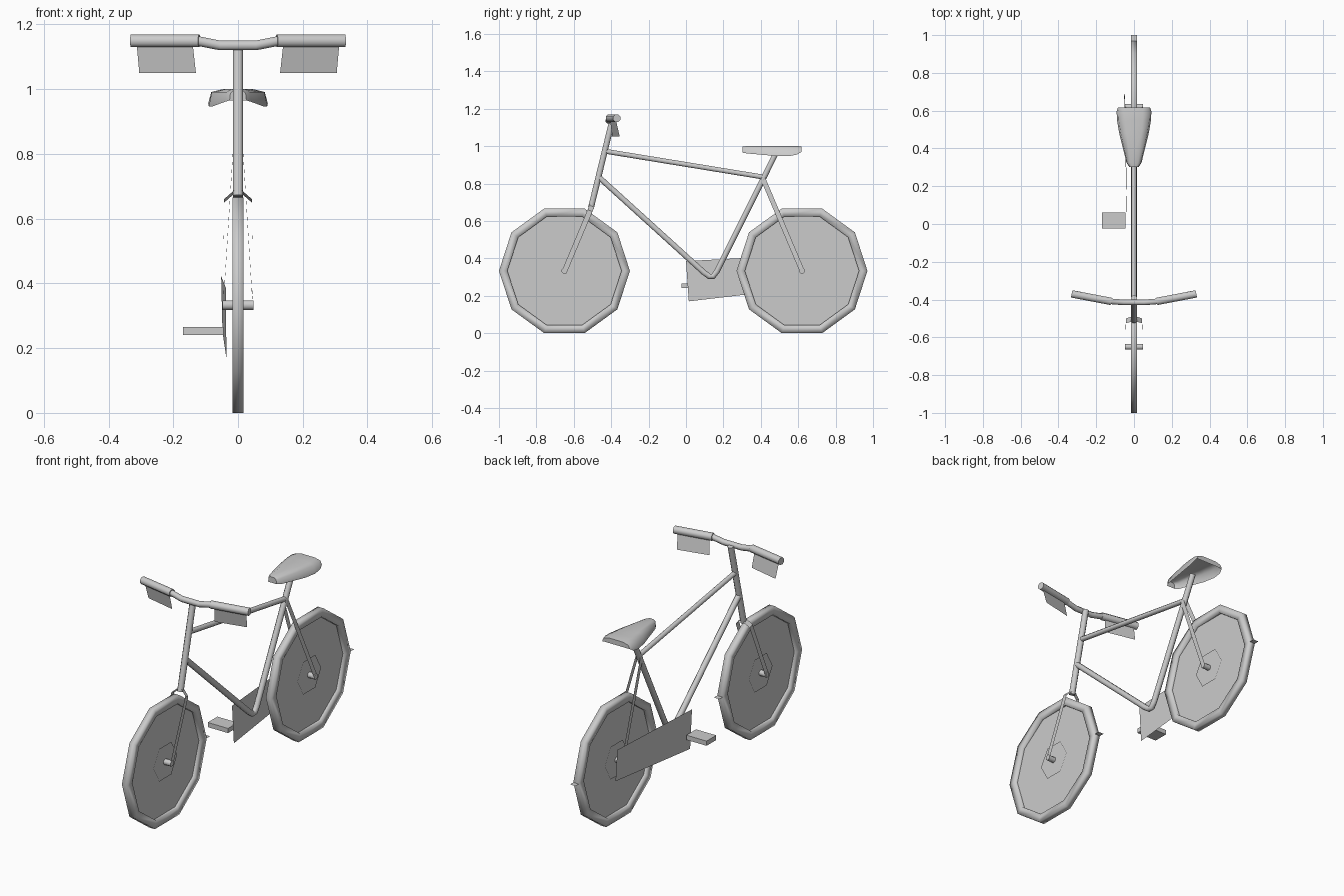
import bpy, math
from mathutils import Vector

if "Cube" in bpy.data.objects:
    bpy.data.objects.remove(bpy.data.objects["Cube"])


def make(name, verts, faces, smooth=True):
    me = bpy.data.meshes.new(name)
    me.from_pydata([tuple(v) for v in verts], [], faces)
    me.update()
    ob = bpy.data.objects.new(name, me)
    bpy.context.collection.objects.link(ob)
    for p in me.polygons:
        p.use_smooth = smooth and len(p.vertices) <= 4
    return ob


def tube(name, path, r, sides=8):
    """Round tube with capped ends swept along a list of points."""
    pts = [Vector(p) for p in path]
    verts, faces = [], []
    for i, p in enumerate(pts):
        d = (pts[min(i + 1, len(pts) - 1)] - pts[max(i - 1, 0)]).normalized()
        ref = Vector((1, 0, 0)) if abs(d.x) < 0.7 else Vector((0, 0, 1))
        u = ref.cross(d).normalized()
        w = d.cross(u)
        for k in range(sides):
            a = 2 * math.pi * (k + 0.5) / sides
            verts.append(p + r * (math.cos(a) * u + math.sin(a) * w))
    for i in range(len(pts) - 1):
        for k in range(sides):
            a, b = i * sides + k, i * sides + (k + 1) % sides
            faces.append((a, b, b + sides, a + sides))
    faces.append(tuple(reversed(range(sides))))
    faces.append(tuple(range(len(verts) - sides, len(verts))))
    return make(name, verts, faces)


def ribbon(name, path, half):
    """Flat strip lying along the side of the bike."""
    d = Vector(path[-1]) - Vector(path[0])
    side = Vector((0, -d.z, d.y)).normalized() * half
    verts = [Vector(p) + s * side for p in path for s in (-1, 1)]
    faces = [(2 * i, 2 * i + 1, 2 * i + 3, 2 * i + 2) for i in range(len(path) - 1)]
    return make(name, verts, faces, False)


def ring(r, n, x, y, z):
    return [(x, y + r * math.cos(2 * math.pi * k / n), z + r * math.sin(2 * math.pi * k / n))
            for k in range(n)]


# Wheels: ten-sided tyre, flat spoke disc, hexagonal hub discs, axle, rear tab
HUB_Z, N = 0.333, 10
for label, y in (("front", -0.65), ("rear", 0.62)):
    verts = []
    for r, x in ((0.35, -0.017), (0.35, 0.017), (0.305, 0.017), (0.305, -0.017)):
        verts += ring(r, N, x, y, HUB_Z)
    faces = [(j * N + k, j * N + (k + 1) % N, (j + 1) % 4 * N + (k + 1) % N, (j + 1) % 4 * N + k)
             for j in range(4) for k in range(N)]
    make(label + "_tyre", verts, faces)
    make(label + "_spoke_disc", ring(0.312, N, 0, y, HUB_Z), [tuple(range(N))], False)
    for s, side in ((-1, "left"), (1, "right")):
        make(f"{label}_hub_disc_{side}", ring(0.105, 6, s * 0.006, y, HUB_Z), [tuple(range(6))], False)
    tube(label + "_axle", [(-0.048, y, HUB_Z), (0.048, y, HUB_Z)], 0.016)
    make(label + "_tyre_tab", [(-0.017, y + 0.349, HUB_Z), (0.017, y + 0.349, HUB_Z),
                               (0.017, y + 0.38, HUB_Z), (-0.017, y + 0.38, HUB_Z)],
         [(0, 1, 2, 3)], False)

# Frame tubes
tube("steering_tube", [(0, -0.508, 0.67), (0, -0.395, 1.135)], 0.017)
tube("top_tube", [(0, -0.43, 0.972), (0, 0.41, 0.835)], 0.014)
tube("down_and_seat_tube", [(0, -0.467, 0.835), (0, 0.095, 0.325), (0, 0.125, 0.303),
                            (0, 0.145, 0.303), (0, 0.165, 0.33), (0, 0.41, 0.82),
                            (0, 0.482, 0.965)], 0.016)

# Flat fork blades and rear stays on both sides
for s, side in ((-1, "left"), (1, "right")):
    ribbon(f"fork_blade_{side}", [(s * 0.012, -0.503, 0.682), (s * 0.043, -0.513, 0.655),
                                  (s * 0.046, -0.652, 0.325)], 0.014)
    ribbon(f"rear_stay_{side}", [(s * 0.014, 0.41, 0.83), (s * 0.046, 0.624, 0.325)], 0.013)

    # Grips and flat brake levers
    tube(f"grip_{side}", [(s * 0.12, -0.41, 1.149), (s * 0.33, -0.37, 1.149)], 0.021)
    make(f"brake_lever_{side}", [(s * 0.14, -0.406, 1.14), (s * 0.313, -0.375, 1.14),
                                 (s * 0.305, -0.354, 1.05), (s * 0.13, -0.394, 1.05)],
         [(0, 1, 2, 3)], False)

# Handlebar
tube("handlebar", [(-0.13, -0.409, 1.15), (-0.055, -0.415, 1.135),
                   (0.055, -0.415, 1.135), (0.13, -0.409, 1.15)], 0.016)

# Chain guard and the single left pedal
make("chain_guard", [(-0.037, 0.0, 0.385), (-0.036, 0.015, 0.17),
                     (-0.048, 0.69, 0.25), (-0.052, 0.68, 0.422)], [(0, 1, 2, 3)], False)
bpy.ops.mesh.primitive_cube_add(size=1, location=(-0.107, 0.018, 0.253))
pedal = bpy.context.object
pedal.name = "pedal"
pedal.scale = (0.125, 0.085, 0.026)

# Saddle: arched shell lofted from nose to back (y, half width, top, bottom)
rows = [(0.303, 0.026, 0.997, 0.965), (0.325, 0.04, 1.0, 0.961), (0.48, 0.078, 1.0, 0.947),
        (0.55, 0.09, 1.0, 0.946), (0.595, 0.092, 1.0, 0.955), (0.618, 0.085, 0.998, 0.97)]
verts, faces = [], []
for y, w, top, low in rows:
    verts += [(-w, y, low), (-0.9 * w, y, top - 0.009), (-0.5 * w, y, top), (0.5 * w, y, top),
              (0.9 * w, y, top - 0.009), (w, y, low)]
for i in range(len(rows) - 1):
    for k in range(5):
        a = i * 6 + k
        faces.append((a, a + 1, a + 7, a + 6))
faces += [tuple(range(5, -1, -1)), tuple(range(len(verts) - 6, len(verts)))]
make("saddle", verts, faces)
